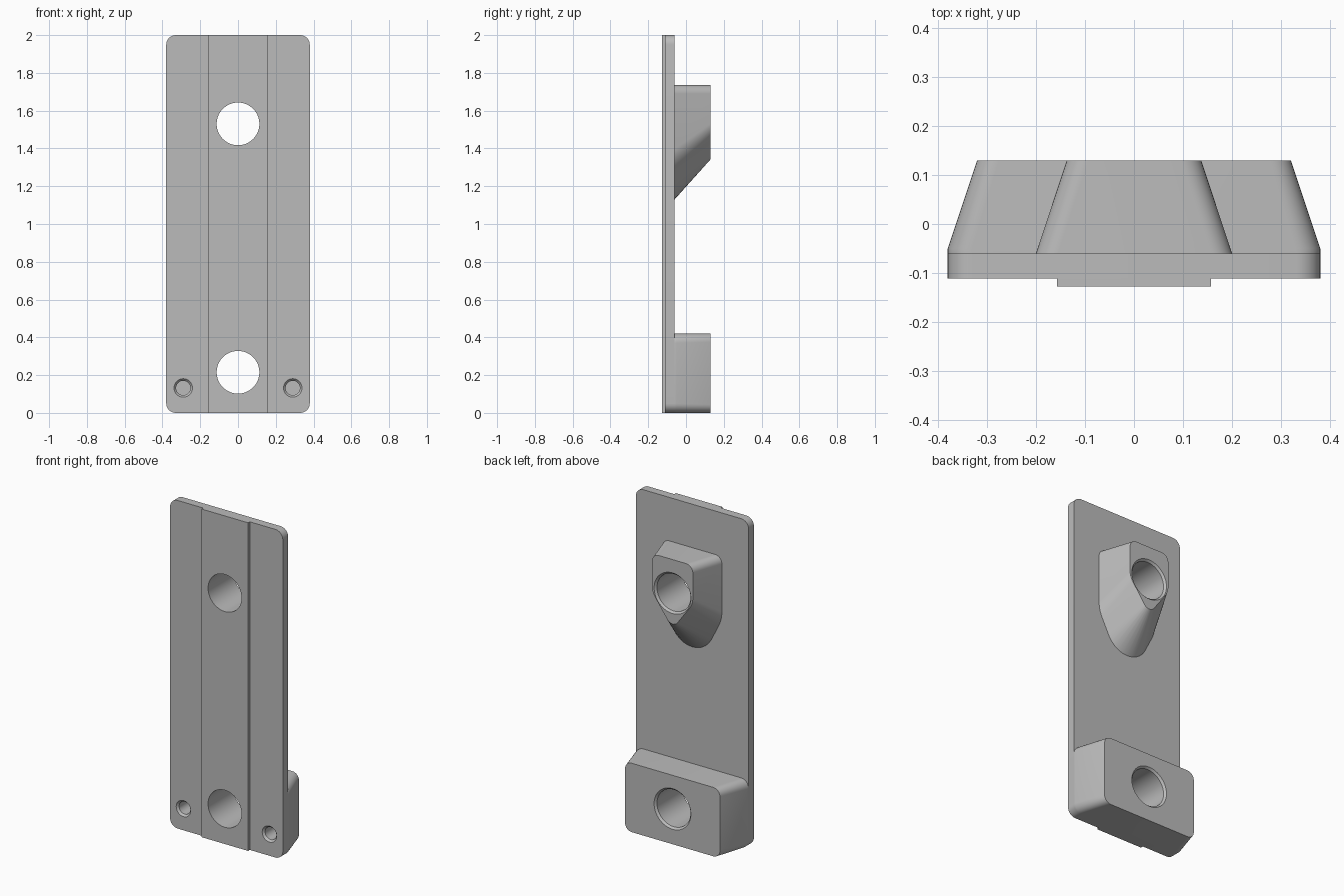
import bpy, bmesh, math
from mathutils import Vector

cube = bpy.data.objects.get("Cube")
if cube:
    bpy.data.objects.remove(cube, do_unlink=True)

grey = bpy.data.materials.new("light grey")
grey.use_nodes = True
grey.diffuse_color = (0.5, 0.5, 0.5, 1)
grey.node_tree.nodes["Principled BSDF"].inputs["Base Color"].default_value = (0.5, 0.5, 0.5, 1)


def rounded(corners, steps=8):
    """Outline in x and z from (x, z, radius) corners, each filleted."""
    out = []
    for i, (x, z, r) in enumerate(corners):
        p = Vector((x, z))
        a = (Vector(corners[i - 1][:2]) - p).normalized()
        b = (Vector(corners[(i + 1) % len(corners)][:2]) - p).normalized()
        if r == 0:
            out.append(p)
            continue
        half = a.angle(b) / 2
        centre = p + (a + b).normalized() * r / math.sin(half)
        start = p + a * r / math.tan(half) - centre
        end = p + b * r / math.tan(half) - centre
        turn = math.pi - 2 * half
        for k in range(steps + 1):
            t = k / steps
            v = start * math.sin((1 - t) * turn) + end * math.sin(t * turn)
            out.append(centre + v / math.sin(turn))
    return out


def rectangle(w, z0, z1, r):
    return rounded([(-w, z0, r), (w, z0, r), (w, z1, r), (-w, z1, r)])


def circle(x, z, r, n=64):
    return [Vector((x + r * math.cos(2 * math.pi * k / n), z + r * math.sin(2 * math.pi * k / n)))
            for k in range(n)]


def loft(name, sections):
    """Solid through matching outlines, each placed at its own y."""
    bm = bmesh.new()
    rings = [[bm.verts.new((p.x, y, p.y)) for p in outline] for y, outline in sections]
    for lo, hi in zip(rings, rings[1:]):
        for i in range(len(lo)):
            bm.faces.new((lo[i - 1], lo[i], hi[i], hi[i - 1]))
    bm.faces.new(rings[0])
    bm.faces.new(rings[-1])
    bmesh.ops.recalc_face_normals(bm, faces=bm.faces)
    mesh = bpy.data.meshes.new(name)
    bm.to_mesh(mesh)
    bm.free()
    mesh.materials.append(grey)
    ob = bpy.data.objects.new(name, mesh)
    bpy.context.collection.objects.link(ob)
    return ob


# Levels from front to back
FRONT, PLATE, BACK, END = -0.127, -0.111, -0.06, 0.13

# Mounting plate and raised front strip
plate = loft("plate", [(y, rectangle(0.38, 0, 2, 0.05)) for y in (PLATE, BACK)])
strip = loft("front_strip", [(y, rectangle(0.157, 0, 2, 0)) for y in (FRONT, PLATE)])

# Lower block, tapering toward the back
lower = loft("lower_block", [(BACK, rectangle(0.38, 0, 0.42, 0.05)),
                             (-0.05, rectangle(0.38, 0, 0.42, 0.05)),
                             (END, rectangle(0.32, 0, 0.42, 0.045))])


# Upper boss, with a pointed underside that slopes up toward the back
def boss_outline(w, turn, tip, tip_r, turn_r):
    top = 1.735
    return rounded([(0, tip, tip_r), (w, turn, turn_r), (w, top, 0.045),
                    (-w, top, 0.045), (-w, turn, turn_r)], 10)


upper = loft("upper_boss", [(BACK, boss_outline(0.2, 1.35, 0.95, 0.146, 0.2)),
                            (END, boss_outline(0.137, 1.5, 1.312, 0.043, 0.1))])


# Through holes with chamfered back rims, and blind holes with chamfered front rims
def through_hole(z):
    return loft("hole_cutter", [(y, circle(0, z, r)) for y, r in
                                ((-0.2, 0.113), (0.118, 0.113), (END, 0.124), (0.2, 0.124))])


def blind_hole(x):
    return loft("hole_cutter", [(y, circle(x, 0.132, r, 40)) for y, r in
                                ((-0.2, 0.049), (PLATE, 0.049), (-0.099, 0.038), (0.04, 0.038))])


high, low = through_hole(1.53), through_hole(0.215)
pins = [blind_hole(x) for x in (-0.29, 0.29)]


def finish(ob, cutters):
    bpy.ops.object.select_all(action="DESELECT")
    ob.select_set(True)
    bpy.context.view_layer.objects.active = ob
    for c in cutters:
        mod = ob.modifiers.new("hole", "BOOLEAN")
        mod.operation = "DIFFERENCE"
        mod.solver = "EXACT"
        mod.object = c
        bpy.ops.object.modifier_apply(modifier=mod.name)
    bpy.ops.object.shade_smooth_by_angle(angle=math.radians(30))


finish(plate, [high, low] + pins)
finish(strip, [high, low])
finish(lower, [low] + pins)
finish(upper, [high])

for c in [high, low] + pins:
    bpy.data.objects.remove(c, do_unlink=True)
